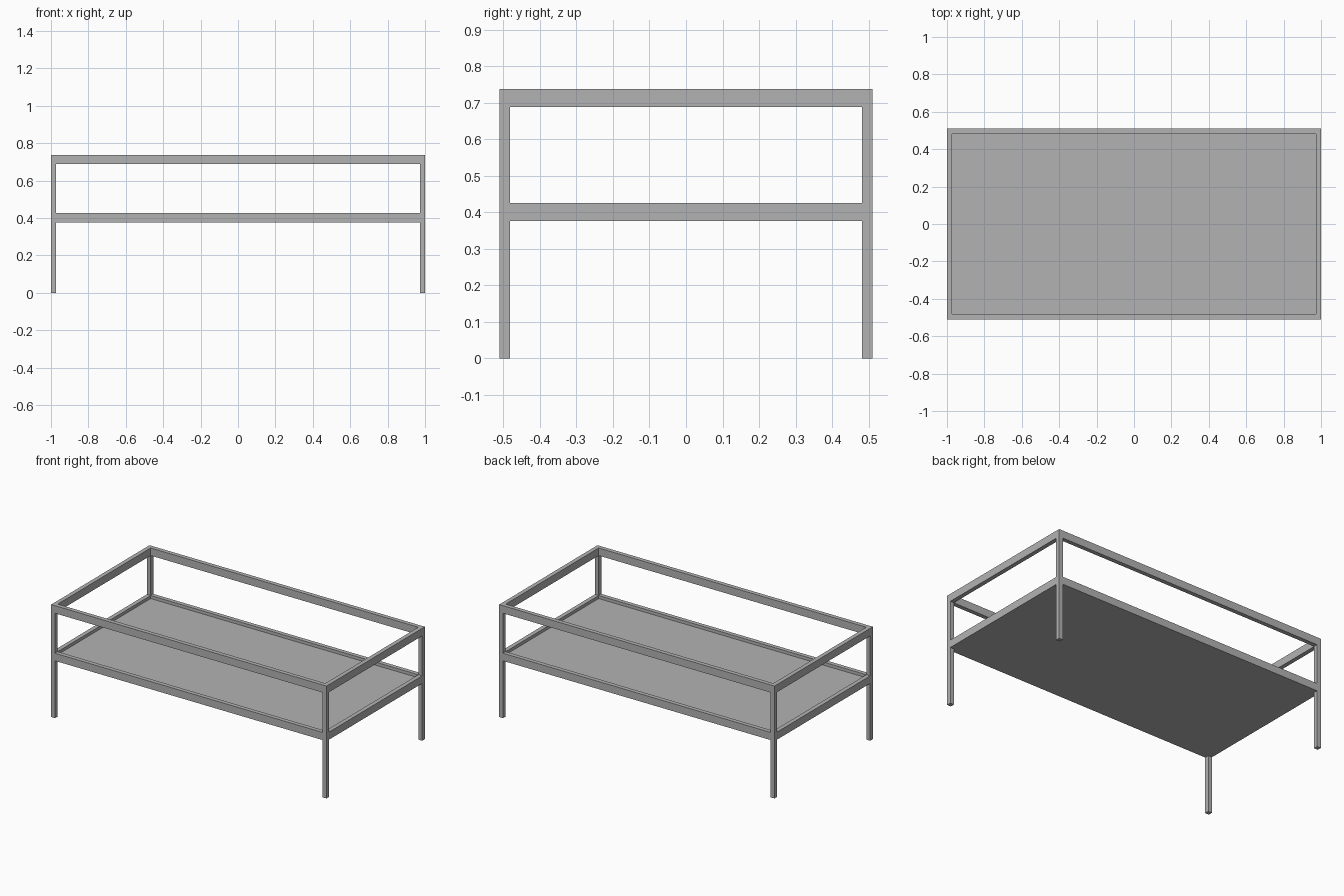
import bpy

if "Cube" in bpy.data.objects:
    bpy.data.objects.remove(bpy.data.objects["Cube"])

HX, HY, H = 1.0, 0.51, 0.738      # half length, half depth, height
T, RAIL = 0.028, 0.05             # bar thickness, rail height
SHELF_Z = 0.376                   # underside of lower frame

# Dark grey finish shared by every part
grey = bpy.data.materials.new("dark_grey")
grey.diffuse_color = (0.45, 0.45, 0.45, 1)
grey.use_nodes = True
grey.node_tree.nodes["Principled BSDF"].inputs["Base Color"].default_value = grey.diffuse_color


def box(name, x, y, z):
    """Box from (min, max) ranges on each axis."""
    bpy.ops.mesh.primitive_cube_add(
        size=1, location=[(a + b) / 2 for a, b in (x, y, z)])
    ob = bpy.context.object
    ob.name = name
    ob.scale = [b - a for a, b in (x, y, z)]
    bpy.ops.object.transform_apply(location=False, rotation=False, scale=True)
    ob.data.materials.append(grey)
    return ob


def span(side, half):
    """Range of a bar lying along the outer edge on one side."""
    return tuple(sorted((side * half, side * (half - T))))


inner_x = (-HX + T, HX - T)
inner_y = (-HY + T, HY - T)

# Four full-height corner legs
for sx, lr in ((-1, "left"), (1, "right")):
    for sy, fb in ((-1, "front"), (1, "back")):
        box(f"{fb}_{lr}_leg", span(sx, HX), span(sy, HY), (0, H))

# Upper and lower rail frames between the legs
for level, z0 in (("upper", H - RAIL), ("lower", SHELF_Z)):
    z = (z0, z0 + RAIL)
    for s, fb, lr in ((-1, "front", "left"), (1, "back", "right")):
        box(f"{level}_{fb}_rail", inner_x, span(s, HY), z)
        box(f"{level}_{lr}_rail", span(s, HX), inner_y, z)

# Shelf panel, flush with the frame below and recessed above
box("shelf_panel", inner_x, inner_y, (SHELF_Z, SHELF_Z + 0.03))
